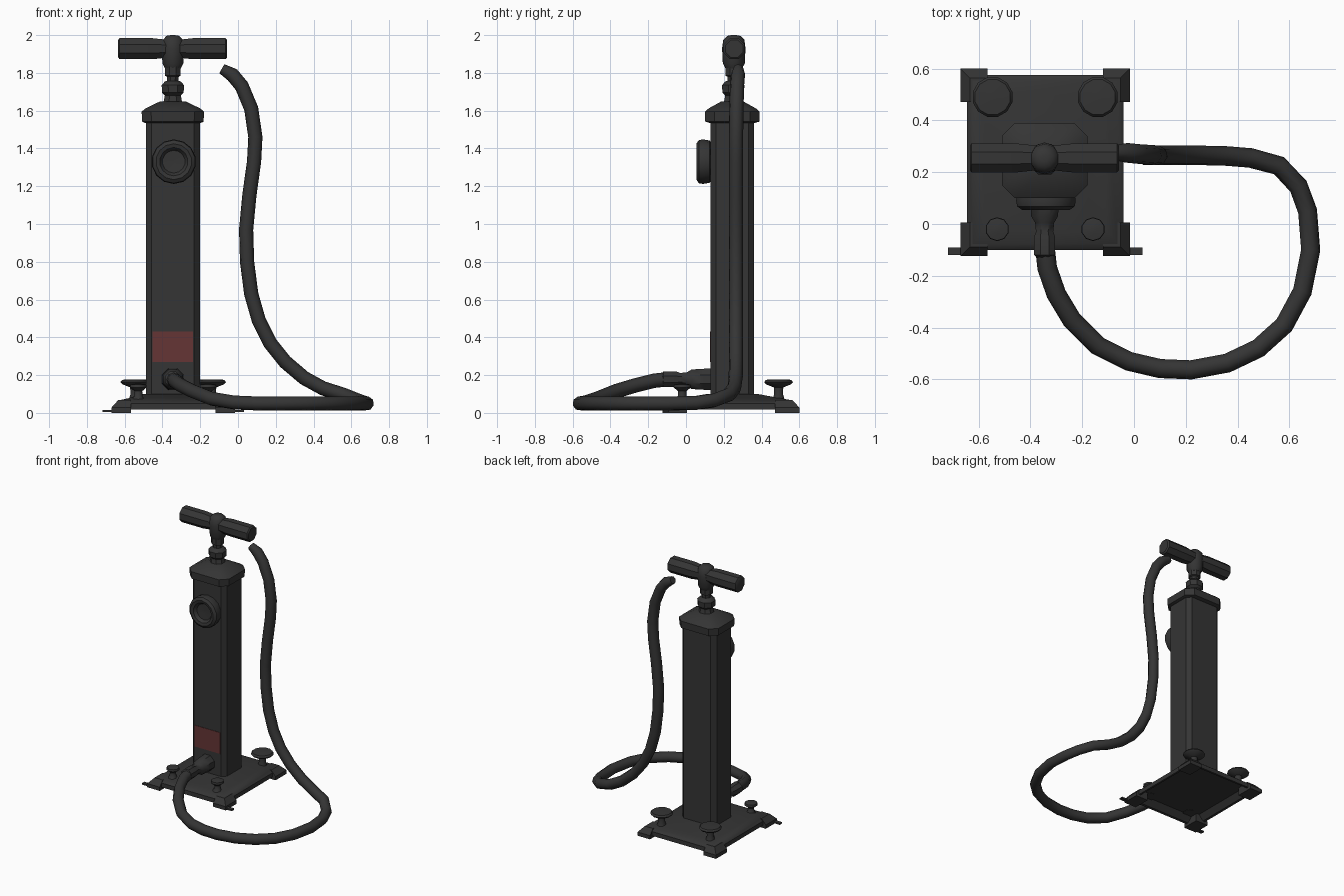
import bpy, math
from mathutils import Vector, Matrix

if "Cube" in bpy.data.objects:
    bpy.data.objects.remove(bpy.data.objects["Cube"])

CX, CY = -0.345, 0.245   # pump axis


def material(name, rgb):
    m = bpy.data.materials.new(name)
    m.diffuse_color = (*rgb, 1)
    m.use_nodes = True
    m.node_tree.nodes["Principled BSDF"].inputs["Base Color"].default_value = m.diffuse_color
    return m


BLACK = material("black", (0.035, 0.035, 0.035))
RED = material("dull_red", (0.13, 0.035, 0.035))


def finish(name, me, mat=BLACK, angle=40):
    me.shade_smooth()
    me.set_sharp_from_angle(angle=math.radians(angle))
    me.materials.append(mat)
    ob = bpy.data.objects.new(name, me)
    bpy.context.collection.objects.link(ob)
    return ob


def loft(name, rings, mat=BLACK, angle=40):
    """Skin a stack of equal-length rings and cap both ends."""
    n = len(rings[0])
    verts = [p for r in rings for p in r]
    faces = [tuple(reversed(range(n))),
             tuple(range(len(verts) - n, len(verts)))]
    for k in range(len(rings) - 1):
        for i in range(n):
            j = (i + 1) % n
            faces.append((k * n + i, k * n + j, (k + 1) * n + j, (k + 1) * n + i))
    me = bpy.data.meshes.new(name)
    me.from_pydata(verts, [], faces)
    return finish(name, me, mat, angle)


def rect(cx, cy, hx, hy, z, c=0.0):
    """Rectangle ring, with chamfered corners when c > 0."""
    if c == 0:
        pts = [(-hx, -hy), (hx, -hy), (hx, hy), (-hx, hy)]
    else:
        pts = [(-hx + c, -hy), (hx - c, -hy), (hx, -hy + c), (hx, hy - c),
               (hx - c, hy), (-hx + c, hy), (-hx, hy - c), (-hx, -hy + c)]
    return [(cx + x, cy + y, z) for x, y in pts]


def lathe(name, origin, axis, profile, sides=8, mat=BLACK, angle=40):
    """Profile of (radius, distance along axis) spun about an axis."""
    rot = Matrix() if axis == 'Z' else Matrix.Rotation(
        math.pi / 2, 4, 'X' if axis == '-Y' else 'Y')
    rings = []
    for r, h in profile:
        ring = []
        for i in range(sides):
            a = 2 * math.pi * (i + 0.5) / sides
            p = rot @ Vector((r * math.cos(a), r * math.sin(a), h))
            ring.append(tuple(p + Vector(origin)))
        rings.append(ring)
    return loft(name, rings, mat, angle)


# Base plate, hollow underneath and rising toward the column
BX, BY = -0.343, 0.238
loft("base_plate", [
    rect(BX, BY, 0.25, 0.28, 0.06), rect(BX, BY, 0.285, 0.32, 0.02),
    rect(BX, BY, 0.302, 0.338, 0.018), rect(BX, BY, 0.302, 0.338, 0.05),
    rect(BX, BY, 0.28, 0.315, 0.068), rect(BX, BY, 0.235, 0.26, 0.078),
    rect(CX, CY, 0.165, 0.135, 0.10)], angle=30)

# Corner feet
for sx in (-1, 1):
    for sy in (-1, 1):
        x, y = BX + sx * 0.275, BY + sy * 0.297
        side = ("left" if sx < 0 else "right")
        end = ("front" if sy < 0 else "back")
        loft(f"{end}_{side}_foot", [
            rect(x, y, 0.052, 0.065, 0.0), rect(x, y, 0.052, 0.065, 0.028),
            rect(x - sx * 0.018, y - sy * 0.018, 0.034, 0.047, 0.068)])
    # Thin front tab
    x = BX + sx * 0.33
    loft(f"{side}_front_tab", [rect(x, -0.105, 0.045, 0.014, 0.005),
                               rect(x, -0.105, 0.045, 0.014, 0.016)])
    # Mushroom clamp knob at the back, short peg at the front
    lathe(f"{side}_back_knob", (BX + sx * 0.203, 0.49, 0), 'Z',
          [(0.035, 0.065), (0.024, 0.10), (0.026, 0.135), (0.07, 0.152),
           (0.079, 0.163), (0.07, 0.175), (0.02, 0.178)], 12)
    lathe(f"{side}_front_peg", (BX + sx * 0.185, -0.02, 0), 'Z',
          [(0.05, 0.055), (0.024, 0.085), (0.022, 0.115), (0.046, 0.135),
           (0.044, 0.15), (0.015, 0.155)], 10)

# Column
loft("column", [rect(CX, CY, 0.143, 0.115, z, 0.03) for z in (0.09, 1.56)])

# Column cap
loft("column_cap", [
    rect(CX, CY, 0.148, 0.120, 1.535, 0.04),
    rect(CX, CY, 0.163, 0.143, 1.542, 0.05),
    rect(CX, CY, 0.165, 0.145, 1.595, 0.05),
    rect(CX, CY, 0.145, 0.125, 1.612, 0.045),
    rect(CX, CY, 0.07, 0.06, 1.648, 0.03)], angle=30)

# Gland and plunger rod
lathe("rod_gland", (CX, CY + 0.005, 0), 'Z',
      [(0.062, 1.63), (0.052, 1.65), (0.046, 1.68), (0.062, 1.695),
       (0.064, 1.735), (0.045, 1.755), (0.034, 1.758)], 8)
lathe("plunger_rod", (CX, CY + 0.005, 0), 'Z',
      [(0.032, 1.74), (0.034, 1.78), (0.045, 1.785), (0.045, 1.87)], 8)

# Handle bar and its hub
lathe("handle_bar", (0, 0.255, 1.928), 'X',
      [(0.05, -0.634), (0.060, -0.628), (0.060, -0.45), (0.053, -0.39),
       (0.053, -0.30), (0.060, -0.24), (0.060, -0.065), (0.05, -0.057)], 8)
lathe("handle_hub", (CX, 0.253, 0), 'Z',
      [(0.042, 1.82), (0.058, 1.85), (0.062, 1.93), (0.056, 1.975),
       (0.035, 1.996), (0.012, 2.0)], 10, angle=60)

# Pressure gauge with a recessed dial
lathe("gauge", (-0.34, 0, 1.33), '-Y',
      [(0.09, -0.14), (0.112, -0.125), (0.118, -0.09), (0.114, -0.068),
       (0.095, -0.055), (0.075, -0.06), (0.06, -0.082), (0.012, -0.085)], 14)

# Coloured label panel low on the front
loft("label_panel", [rect(CX, 0.1295, 0.108, 0.0025, z) for z in (0.27, 0.43)], RED)

# Hose outlet at the foot of the column
lathe("hose_outlet", (CX, 0, 0.178), '-Y',
      [(0.062, -0.14), (0.06, -0.09), (0.056, -0.03), (0.04, -0.005),
       (0.036, 0.03), (0.044, 0.05), (0.044, 0.12), (0.03, 0.13)], 8)

# Hose
path = [(-.345, -.08, .18), (-.335, -.17, .17), (-.30, -.27, .145), (-.24, -.37, .115),
        (-.14, -.47, .075), (-.02, -.53, .055), (.10, -.558, .05), (.22, -.563, .05),
        (.36, -.537, .05), (.48, -.48, .05), (.58, -.39, .05), (.65, -.26, .05),
        (.682, -.10, .05), (.67, .05, .052), (.635, .145, .065), (.56, .225, .095),
        (.45, .255, .13), (.35, .263, .185), (.25, .265, .27), (.17, .265, .37),
        (.11, .265, .49), (.07, .265, .63), (.048, .265, .80), (.043, .265, .97),
        (.06, .265, 1.15), (.085, .265, 1.33), (.092, .265, 1.46), (.07, .267, 1.61),
        (.02, .27, 1.73), (-.03, .275, 1.79), (-.085, .277, 1.822)]
curve = bpy.data.curves.new("hose_path", 'CURVE')
curve.dimensions = '3D'
curve.bevel_depth = 0.038
curve.bevel_resolution = 2
curve.use_fill_caps = True
spline = curve.splines.new('POLY')
spline.points.add(len(path) - 1)
for i, (pt, co) in enumerate(zip(spline.points, path)):
    pt.co = (*co, 1)
    pt.radius = 0.72 if i == len(path) - 1 else 1.0
helper = bpy.data.objects.new("hose_path", curve)
bpy.context.collection.objects.link(helper)
bpy.context.view_layer.update()
deps = bpy.context.evaluated_depsgraph_get()
hose_mesh = bpy.data.meshes.new_from_object(helper.evaluated_get(deps))
bpy.data.objects.remove(helper)
hose_mesh.materials.clear()
finish("hose", hose_mesh, BLACK, 60)
